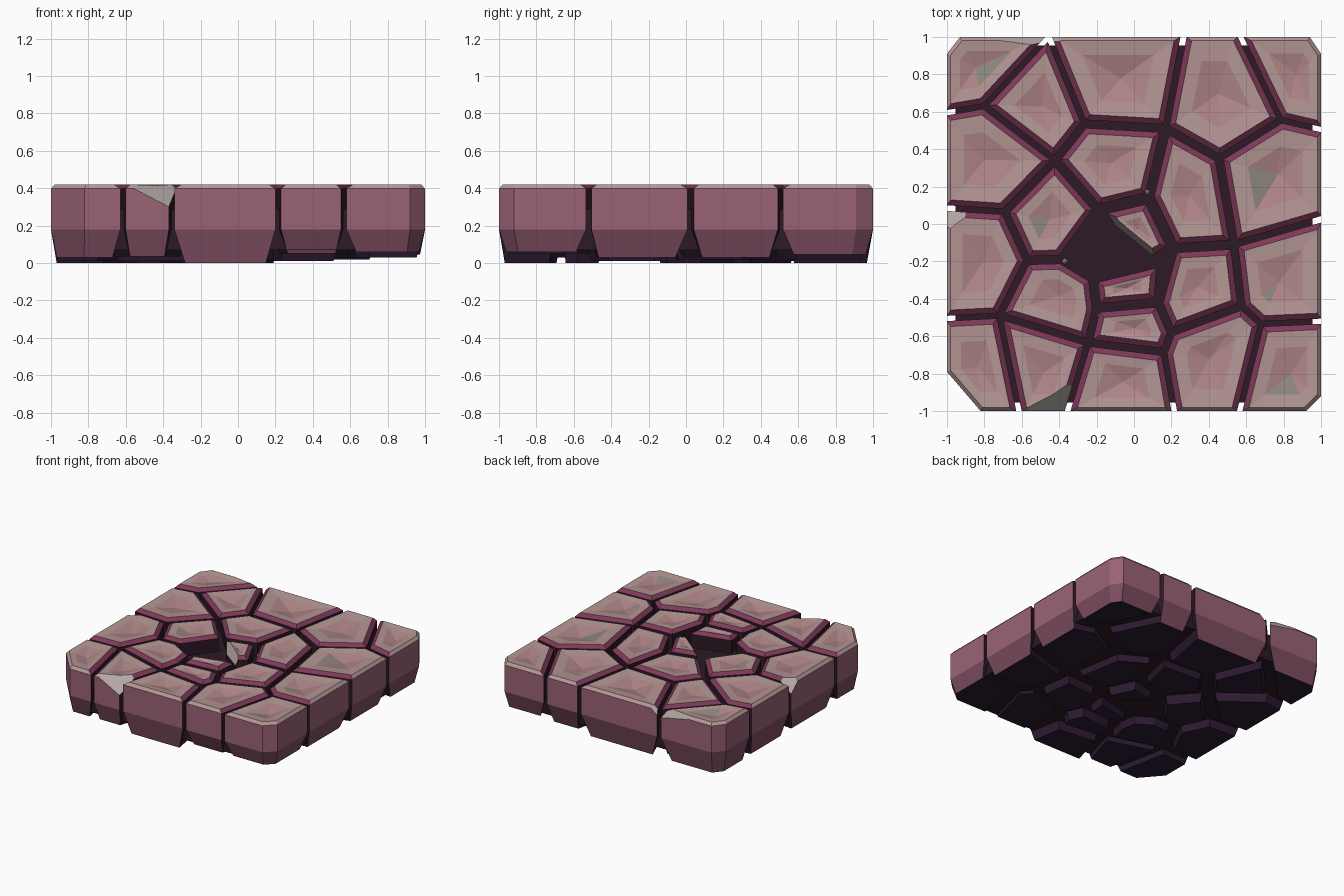
import bpy, bmesh, math, random
from mathutils import Vector

if "Cube" in bpy.data.objects:
    bpy.data.objects.remove(bpy.data.objects["Cube"])

random.seed(4)

# Crack plan: lowercase = points on the tile outline, uppercase = inner junctions
P = dict(
    a=(-1, .595), b=(-.455, 1), c=(.265, 1), d=(.57, 1), e=(1, .505), f=(1, .025),
    g=(1, -.52), h=(.565, -1), i=(.215, -1), j=(-.355, -1), k=(-.615, -1),
    l=(-1, -.505), m=(-1, .085), n=(-1, .91), o=(-.93, 1), p=(.94, 1), q=(1, .91),
    r=(1, -.92), s=(.92, -1), t=(-.82, -1), u=(-1, -.79),
    A=(-.80, .63), B=(-.42, .34), C=(-.265, .535), D=(.17, .51), E=(.785, .555),
    F=(.455, .35), G=(.535, -.11), H=(.575, -.44), I=(.68, -.535), J=(.2, -.58),
    K=(.16, -.685), L=(-.245, -.635), M=(-.72, -.49), N=(-.57, -.195), O=(-.69, .065),
    Q=(-.19, .075), R=(.08, .14), S=(.21, -.13), T=(.13, -.42), U=(-.2, -.45),
    V=(-.22, -.29), W=(-.385, -.19), X=(-.12, -.03), Y=(.09, -.2), Z=(.15, -.2))
STONES = ("aAbon ABCb bCDc cDFEd dEeqp EFGfe GHIgf Ihsrg JKihIH KLji LMkj "
          "lutkM mlMNO amOBA BONWQ BQRDC DRSGF STJHG NMLUVW ULKJT QXYSR VUTZ").split()
MOSSY = ("aAbon", "EFGfe", "GHIgf", "Ihsrg", "BONWQ")
BASE = {"Ihsrg": .06, "dEeqp": .045, "EFGfe": .03, "GHIgf": .03, "lutkM": .03,
        "LMkj": .035, "KLji": 0, "JKihIH": .05}


def mat(name, *rgb):
    m = bpy.data.materials.new(name)
    m.diffuse_color = (*rgb, 1)
    m.use_nodes = True
    m.node_tree.nodes["Principled BSDF"].inputs["Base Color"].default_value = m.diffuse_color
    return m


MATS = [mat("top_edge", .46, .31, .30), mat("top_panel", .44, .24, .25),
        mat("moss", .27, .25, .21), mat("crack_rim", .21, .04, .10),
        mat("crack_wall", .025, .01, .018), mat("outer_wall", .33, .125, .18),
        mat("lower_wall", .21, .075, .12), mat("underside", .025, .01, .03),
        mat("broken_stone", .46, .40, .38)]
EDGE, PANEL, MOSS, RIM, CRACK, OUTER, LOWER, UNDER, BROKEN = range(9)


def inset(pts, offs):
    """Move each edge inward by its own offset and re-intersect neighbours."""
    n, out = len(pts), []
    for k in range(n):
        p = pts[k]
        d1 = (p - pts[k - 1]).normalized()
        d2 = (pts[(k + 1) % n] - p).normalized()
        n1, n2 = Vector((-d1.y, d1.x)), Vector((-d2.y, d2.x))
        o1, o2 = offs[k - 1], offs[k]
        det = n1.x * n2.y - n1.y * n2.x
        if abs(det) < .05:
            out.append(p + (n1 + n2) / 2 * max(o1, o2))
        else:
            out.append(p + Vector((o1 * n2.y - o2 * n1.y, n1.x * o2 - n2.x * o1)) / det)
    return out


def finish(bm, name):
    bmesh.ops.recalc_face_normals(bm, faces=bm.faces)
    me = bpy.data.meshes.new(name)
    bm.to_mesh(me)
    bm.free()
    for m in MATS:
        me.materials.append(m)
    ob = bpy.data.objects.new(name, me)
    bpy.context.collection.objects.link(ob)
    return ob


def chip(bm, *pts):
    """Slice a corner off along the plane through three points."""
    p = [Vector(v) for v in pts]
    no = (p[1] - p[0]).cross(p[2] - p[0]).normalized()
    mid = sum((v.co for v in bm.verts), Vector()) / len(bm.verts)
    if (mid - p[0]).dot(no) > 0:
        no = -no
    res = bmesh.ops.bisect_plane(bm, geom=bm.verts[:] + bm.edges[:] + bm.faces[:],
                                 plane_co=p[0], plane_no=no, clear_outer=True)
    cut = [g for g in res["geom_cut"] if isinstance(g, bmesh.types.BMEdge)]
    bmesh.ops.edgeloop_fill(bm, edges=cut, mat_nr=BROKEN)


CHIPS = {"LMkj": ((-.58, -1, .41), (-.36, -.86, .42), (-.37, -1, .30)),
         "aAbon": ((-.85, 1, .42), (-.50, .95, .42), (-.50, 1, .35)),
         "mlMNO": ((-1, -.04, .42), (-.87, .06, .42), (-1, .07, .32)),
         "bCDc": ((-.44, .95, .42), (-.36, 1, .42), (-.43, 1, .36)),
         "QXYSR": ((-.06, .0, .42), (.11, -.145, .42), (.0, -.09, .34)),
         "VUTZ": ((-.15, -.29, .42), (.1, -.245, .42), (-.02, -.23, .36))}


def stone(key, name):
    pts = [Vector(P[c]) for c in key]
    n, ring_key = len(pts), key
    if sum(pts[k - 1].cross(pts[k]) for k in range(n)) < 0:
        ring_key, pts = key[::-1], pts[::-1]
    outer = [ring_key[k].islower() and ring_key[(k + 1) % n].islower() for k in range(n)]
    gap = [0 if outer[k] else max(.014, .032 - .02 * ((pts[k] + pts[(k + 1) % n]) / 2).length)
           for k in range(n)]
    wall = inset(pts, gap)
    top = inset(pts, [g + (.02 if o else .03) for g, o in zip(gap, outer)])
    c = sum(top, Vector((0, 0))) / n
    rad = sum((v - c).length for v in top) / n
    base = BASE.get(key, random.choice((0, .01, .02)))
    shrink = 1 - min(.06 / rad, .2)
    layers = [([c + (v - c) * shrink for v in wall], base), (wall, .18), (wall, .397),
              (top, .42), ([c + (v - c) * .62 for v in top], .42 - .03 * rad)]
    bm = bmesh.new()
    rings = [[bm.verts.new((v.x, v.y, z)) for v in ring] for ring, z in layers]
    # side bands: lower taper, wall, chamfer, top border
    for b in range(4):
        for k in range(n):
            q = (k + 1) % n
            f = bm.faces.new((rings[b][k], rings[b][q], rings[b + 1][q], rings[b + 1][k]))
            f.material_index = ((LOWER, OUTER, EDGE, EDGE) if outer[k] else
                                (UNDER, CRACK, RIM, EDGE))[b]
    bm.faces.new(rings[0][::-1]).material_index = UNDER
    # worn, slightly dished panel
    hub = bm.verts.new((c.x, c.y, .42 - .13 * rad))
    for k in range(n):
        f = bm.faces.new((rings[4][k], rings[4][(k + 1) % n], hub))
        f.material_index = MOSS if key in MOSSY and k == 1 else PANEL
    if key in CHIPS:
        chip(bm, *CHIPS[key])
    finish(bm, name)


for k, s in enumerate(STONES):
    stone(s, f"paving_stone_{k + 1}")

# Dark mortar core behind the cracks
bm = bmesh.new()
f = bm.faces.new([bm.verts.new((P[c][0] * .955, P[c][1] * .955, .07)) for c in "nutsrqpo"])
ext = bmesh.ops.extrude_face_region(bm, geom=[f], use_keep_orig=True)
bmesh.ops.translate(bm, vec=(0, 0, .22),
                    verts=[g for g in ext["geom"] if isinstance(g, bmesh.types.BMVert)])
for f in bm.faces:
    f.material_index = CRACK
finish(bm, "mortar_core")

# Loose pebbles caught in the cracks
for k, (x, y) in enumerate(((.07, .17), (-.37, -.2), (-.18, -.49))):
    bm = bmesh.new()
    bmesh.ops.create_icosphere(bm, subdivisions=1, radius=.017)
    for f in bm.faces:
        f.material_index = BROKEN
    finish(bm, f"pebble_{k + 1}").location = (x, y, .3)
